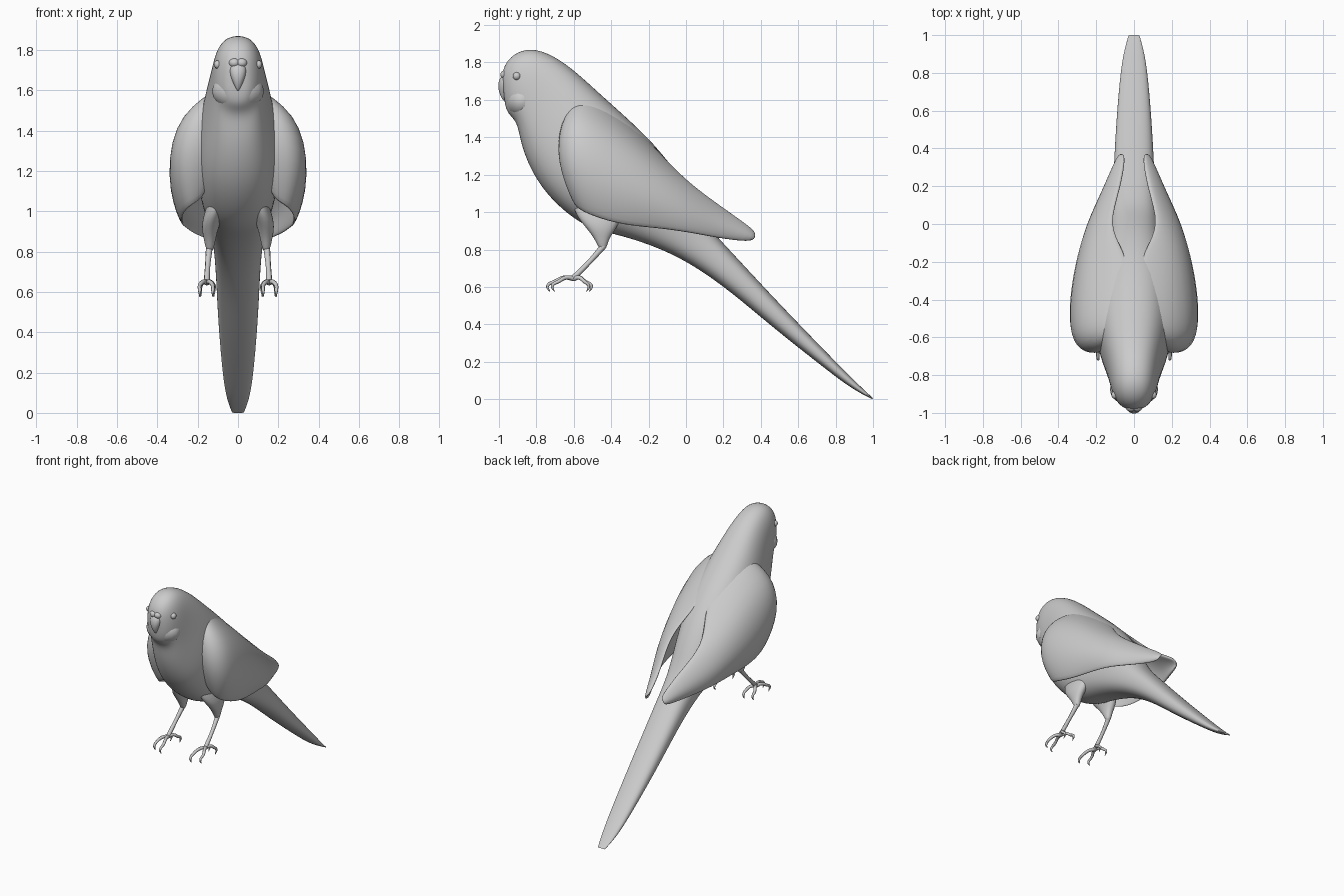
import bpy, bmesh
from math import sin, cos, pi, copysign
from mathutils import Vector

if "Cube" in bpy.data.objects:
    bpy.data.objects.remove(bpy.data.objects["Cube"])


def finish(name, bm, levels=0, mirror=False, thickness=0):
    if not thickness:
        bmesh.ops.recalc_face_normals(bm, faces=bm.faces)
    me = bpy.data.meshes.new(name)
    bm.to_mesh(me)
    bm.free()
    me.polygons.foreach_set("use_smooth", [True] * len(me.polygons))
    ob = bpy.data.objects.new(name, me)
    bpy.context.collection.objects.link(ob)
    if thickness:
        m = ob.modifiers.new("thickness", "SOLIDIFY")
        m.thickness, m.offset = thickness, -1
    if levels:
        m = ob.modifiers.new("smooth", "SUBSURF")
        m.levels = m.render_levels = levels
    if mirror:
        ob.modifiers.new("mirror", "MIRROR")
    return ob


def loft(name, rings, n=16, power=0.9, x=0, cap_end=True, mirror=False, levels=2):
    """Skin rings given as (top y, top z, bottom y, bottom z, half width[, x shift])."""
    bm = bmesh.new()
    loops = []
    for ty, tz, by, bz, w, *shift in rings:
        rx = x + (shift[0] if shift else 0)
        top, bot = Vector((rx, ty, tz)), Vector((rx, by, bz))
        mid, half = (top + bot) / 2, (top - bot) / 2
        loop = []
        for i in range(n):
            c, s = (copysign(abs(f) ** power, f)
                    for f in (cos(2 * pi * i / n), sin(2 * pi * i / n)))
            loop.append(bm.verts.new(mid + half * c + Vector((w * s, 0, 0))))
        loops.append(loop)
    for a, b in zip(loops, loops[1:]):
        for i in range(n):
            j = (i + 1) % n
            bm.faces.new((a[i], a[j], b[j], b[i]))
    bm.faces.new(loops[0])
    if cap_end:
        bm.faces.new(loops[-1])
    return finish(name, bm, levels, mirror)


def ball(name, centre, radii, mirror=False):
    bm = bmesh.new()
    bmesh.ops.create_uvsphere(bm, u_segments=20, v_segments=12, radius=1)
    for v in bm.verts:
        v.co = Vector(c + r * p for c, r, p in zip(centre, radii, v.co))
    return finish(name, bm, mirror=mirror)


def tube(name, points, radii, side):
    cu = bpy.data.curves.new(name, "CURVE")
    cu.dimensions = "3D"
    cu.bevel_depth, cu.bevel_resolution, cu.use_fill_caps = 1, 2, True
    sp = cu.splines.new("BEZIER")
    sp.bezier_points.add(len(points) - 1)
    for bp, (px, py, pz), r in zip(sp.bezier_points, points, radii):
        bp.co, bp.radius = (side * px, py, pz), r
        bp.handle_left_type = bp.handle_right_type = "AUTO"
    sp.resolution_u = 6
    ob = bpy.data.objects.new(name, cu)
    bpy.context.collection.objects.link(ob)


# Head, body and long tapering tail in one skin
loft("body", [
    (-.985, 1.72, -.97, 1.58, .035), (-.975, 1.785, -.955, 1.53, .07),
    (-.925, 1.85, -.925, 1.50, .105), (-.83, 1.885, -.90, 1.46, .125),
    (-.71, 1.845, -.885, 1.37, .14), (-.59, 1.76, -.85, 1.26, .165),
    (-.45, 1.63, -.78, 1.13, .20), (-.285, 1.485, -.67, 1.01, .21),
    (-.13, 1.33, -.53, .91, .195), (-.01, 1.16, -.38, .88, .165),
    (.07, 1.0, -.19, .825, .14), (.13, .91, .02, .73, .12),
    (.27, .76, .25, .565, .11), (.5, .51, .46, .385, .1),
    (.8, .20, .77, .142, .076), (.93, .07, .89, .053, .055),
    (1.0, .005, .995, 0, .03)], power=.82, cap_end=False)

# Folded wings: each row runs from the back edge down to the lower edge,
# the front and upper edges sink into the body
wing_rows = [
    [(.06, -.58, 1.55), (.10, -.66, 1.48), (.12, -.68, 1.28), (.15, -.58, 1.06)],
    [(.10, -.60, 1.60), (.22, -.69, 1.49), (.26, -.71, 1.27), (.23, -.61, 1.02)],
    [(.06, -.54, 1.65), (.31, -.60, 1.50), (.345, -.65, 1.24), (.28, -.54, .98)],
    [(.02, -.42, 1.60), (.31, -.46, 1.47), (.365, -.51, 1.18), (.29, -.42, .94)],
    [(.01, -.27, 1.47), (.28, -.30, 1.39), (.36, -.36, 1.13), (.28, -.30, .915)],
    [(.05, -.13, 1.325), (.25, -.15, 1.26), (.325, -.18, 1.07), (.26, -.15, .905)],
    [(.14, .0, 1.18), (.20, .0, 1.13), (.265, .0, 1.02), (.235, .02, .885)],
    [(.075, .2, 1.03), (.12, .2, 1.0), (.17, .19, .93), (.16, .18, .855)],
    [(.05, .37, .91), (.065, .385, .89), (.09, .385, .86), (.085, .35, .835)]]
bm = bmesh.new()
grid = [[bm.verts.new(p) for p in row] for row in wing_rows]
for a, b in zip(grid, grid[1:]):
    for i in range(3):
        bm.faces.new((a[i], a[i + 1], b[i + 1], b[i]))
finish("wings", bm, levels=2, mirror=True, thickness=.025)

# Cheek bib, cere and hooked beak
ball("cheeks", (0, -.875, 1.595), (.128, .092, .095))
ball("cere", (.018, -.965, 1.735), (.028, .028, .024), mirror=True)
loft("beak", [
    (-.94, 1.75, -.94, 1.72, .025), (-.99, 1.735, -.94, 1.69, .045),
    (-1.008, 1.69, -.94, 1.66, .042), (-1.003, 1.64, -.95, 1.635, .026),
    (-.978, 1.595, -.968, 1.595, .004)], n=10)

# Eyes
ball("eyes", (.1, -.905, 1.727), (.02, .021, .021), mirror=True)

# Feathered thighs, rooted inside the body
loft("thighs", [
    (-.30, 1.12, -.62, 1.12, .04, -.06), (-.32, 1.0, -.61, 1.0, .055, -.025),
    (-.37, .91, -.55, .93, .045), (-.412, .855, -.49, .86, .03),
    (-.425, .80, -.46, .79, .017)], n=10, x=.14, mirror=True)

# Shanks and clawed toes, two forward and two back
for label, s in (("left", 1), ("right", -1)):
    tube(label + "_shank", [(.142, -.44, .82), (.15, -.515, .735), (.155, -.60, .65)],
         [.017, .013, .015], s)
    for k, (tx, y1, y2) in enumerate([(.125, -.70, -.74), (.19, -.68, -.715),
                                      (.12, -.54, -.505), (.185, -.545, -.52)]):
        mid = (.155 + tx) / 2
        tube(f"{label}_toe_{k + 1}",
             [(.155, -.60, .645), (mid, (y1 - .6) / 2, .65), (tx, y1, .63),
              (tx, y2, .605), (tx, y2 + (.012 if k < 2 else -.012), .575)],
             [.014, .011, .010, .008, .002], s)
